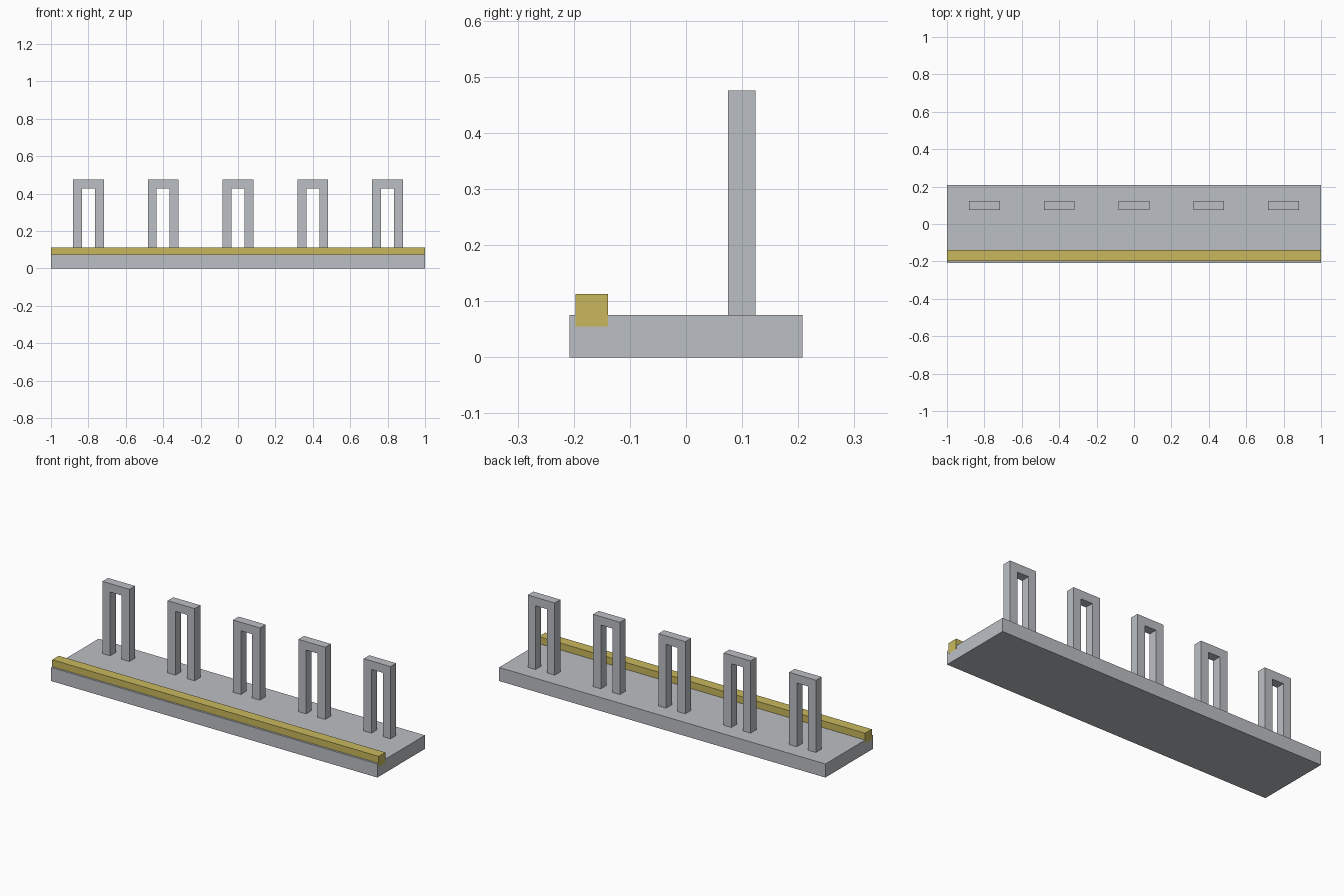
import bpy
import bmesh
from mathutils import Vector

cube = bpy.data.objects.get("Cube")
if cube:
    bpy.data.objects.remove(cube, do_unlink=True)


def material(name, color):
    mat = bpy.data.materials.new(name)
    mat.use_nodes = True
    mat.diffuse_color = color
    bsdf = next(n for n in mat.node_tree.nodes if n.type == "BSDF_PRINCIPLED")
    bsdf.inputs["Base Color"].default_value = color
    return mat


grey = material("concrete_grey", (0.5, 0.52, 0.55, 1))
yellow = material("edge_yellow", (0.58, 0.48, 0.11, 1))


def prism(name, outline, depth, location, mat):
    """Extrude an (x, z) outline along y from the given location."""
    bm = bmesh.new()
    face = bm.faces.new([bm.verts.new((x, 0, z)) for x, z in outline])
    extruded = bmesh.ops.extrude_face_region(bm, geom=[face])["geom"]
    verts = [v for v in extruded if isinstance(v, bmesh.types.BMVert)]
    bmesh.ops.translate(bm, verts=verts, vec=Vector((0, depth, 0)))
    bmesh.ops.recalc_face_normals(bm, faces=bm.faces)
    mesh = bpy.data.meshes.new(name)
    bm.to_mesh(mesh)
    bm.free()
    mesh.materials.append(mat)
    obj = bpy.data.objects.new(name, mesh)
    obj.location = location
    bpy.context.collection.objects.link(obj)
    return obj


def rectangle(half, height):
    return [(-half, 0), (half, 0), (half, height), (-half, height)]


# Platform slab, a hair shorter than the strip so their ends do not overlap
BASE_TOP = 0.075
prism("platform", rectangle(0.9995, BASE_TOP), 0.416, (0, -0.208, 0), grey)

# Raised safety strip, partly sunk into the front edge
prism("edge_strip", rectangle(1, 0.058), 0.058, (0, -0.197, 0.055), yellow)

# Row of five square arches, each one continuous outline
outer, inner, top, under = 0.0825, 0.035, 0.4, 0.353
right_half = [(inner, under), (inner, 0), (outer, 0), (outer, top)]
arch = right_half + [(-x, z) for x, z in reversed(right_half)]
for i in range(5):
    prism(f"arch_{i + 1}", arch, 0.049, (0.4 * (i - 2), 0.0745, BASE_TOP), grey)
